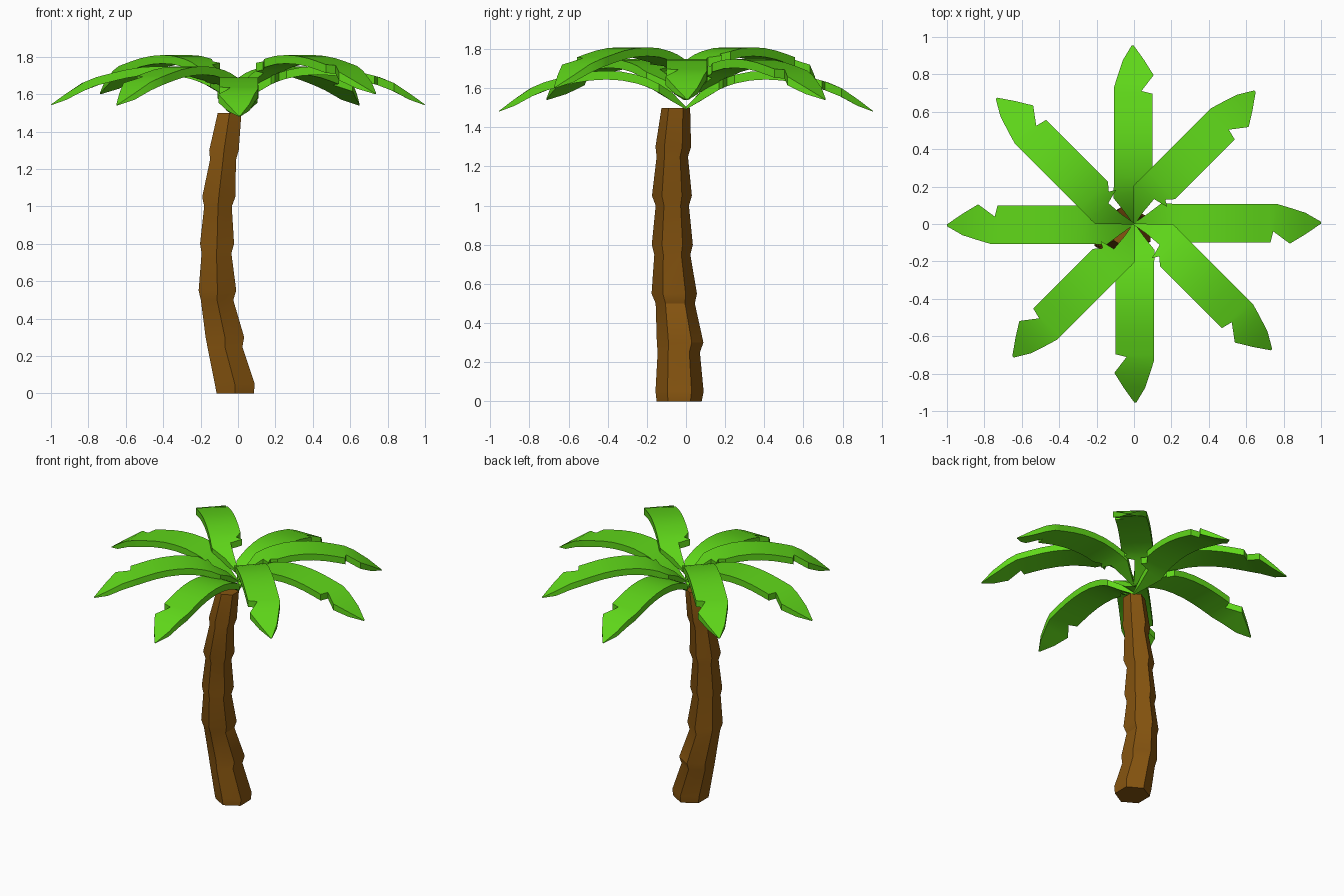
import bpy
from math import cos, sin, pi, radians

if "Cube" in bpy.data.objects:
    bpy.data.objects.remove(bpy.data.objects["Cube"])


def material(name, color):
    m = bpy.data.materials.new(name)
    m.diffuse_color = (*color, 1)
    m.use_nodes = True
    m.node_tree.nodes["Principled BSDF"].inputs["Base Color"].default_value = m.diffuse_color
    return m


def make(name, verts, faces, mat, angle):
    me = bpy.data.meshes.new(name)
    me.from_pydata(verts, [], faces)
    me.materials.append(mat)
    me.shade_smooth()
    me.set_sharp_from_angle(angle=radians(angle))
    ob = bpy.data.objects.new(name, me)
    bpy.context.collection.objects.link(ob)
    return ob


def loft(rings):
    """Join equal rings into a closed solid."""
    n = len(rings[0])
    verts = [p for r in rings for p in r]
    faces = [(i * n + j, i * n + (j + 1) % n, (i + 1) * n + (j + 1) % n, (i + 1) * n + j)
             for i in range(len(rings) - 1) for j in range(n)]
    last = (len(rings) - 1) * n
    faces += [tuple(reversed(range(n))), tuple(range(last, last + n))]
    return verts, faces


bark = material("bark", (0.24, 0.09, 0.005))
leaf = material("leaf", (0.115, 0.68, 0.01))

# Trunk: six-sided, leaning, with a flared collar at each segment (x, y, z, radius)
rings = [(-.015, -.035, 0, .115), (-.017, -.033, .05, .123),
         (-.070, -.037, .25, .108), (-.070, -.030, .30, .119),
         (-.112, -.055, .50, .100), (-.110, -.060, .55, .116),
         (-.115, -.070, .75, .092), (-.112, -.070, .80, .105),
         (-.107, -.070, 1.0, .085), (-.103, -.072, 1.05, .102),
         (-.080, -.070, 1.25, .080), (-.075, -.065, 1.30, .091),
         (-.045, -.052, 1.50, .073)]
trunk = [[(x + r * cos(pi / 2 + k * pi / 3), y + r * sin(pi / 2 + k * pi / 3), z)
          for k in range(6)] for x, y, z, r in rings]
make("trunk", *loft(trunk), bark, 30)

# Frond arch: distance from the crown and height of the top surface
ARCH = [(0, 1.505), (.06, 1.57), (.13, 1.618), (.2, 1.652), (.28, 1.678), (.37, 1.69),
        (.47, 1.688), (.57, 1.672), (.66, 1.65), (.73, 1.63), (.8, 1.6), (.88, 1.545), (.96, 1.485)]

# Frond outline: left (u, v) and right (u, v) edge points, notched on the right
OUTLINE = [(0, -.005, 0, .005), (.07, -.055, .08, .01), (.14, -.11, .17, .02),
           (.17, -.11, .19, .10), (.20, -.108, .21, .065), (.25, -.108, .25, .10)]
OUTLINE += [(u, -.108, u, .10) for u in (.33, .41, .49, .57, .64)]
OUTLINE += [(.70, -.108, .70, .10), (.73, -.108, .715, .04), (.79, -.09, .80, .105),
            (.88, -.06, .88, .055), (.96, -.012, .96, -.002)]


def height(u):
    for (a, za), (b, zb) in zip(ARCH, ARCH[1:]):
        if u <= b:
            return za + (zb - za) * (u - a) / (b - a)
    return ARCH[-1][1]


def frond(name, angle, length, lift, shift):
    c, s = cos(radians(angle)), sin(radians(angle))

    def point(u, v, drop):
        v += shift * min(1, u / .15)
        d = u * length / .96
        return (d * c + v * s, d * s - v * c, height(u) + lift - drop)

    sections = []
    for ul, vl, ur, vr in OUTLINE:
        t = .045 * min(1, .3 + ul / .1, .1 + (.96 - ul) / .12)
        sections.append([point(ul, vl, 0), point(ul, vl, t), point(ur, vr, t), point(ur, vr, 0)])
    make(name, *loft(sections), leaf, 35)


# Crown: four pairs of opposite fronds at stepped heights
for i, (angle, length, lift, shift) in enumerate(
        [(90, .955, 0, 0), (45, .96, .06, -.038), (0, 1.0, .06, 0), (135, .995, .12, -.038)]):
    frond(f"frond_{i * 2 + 1}", angle, length, lift, shift)
    frond(f"frond_{i * 2 + 2}", angle + 180, length, lift, shift)
